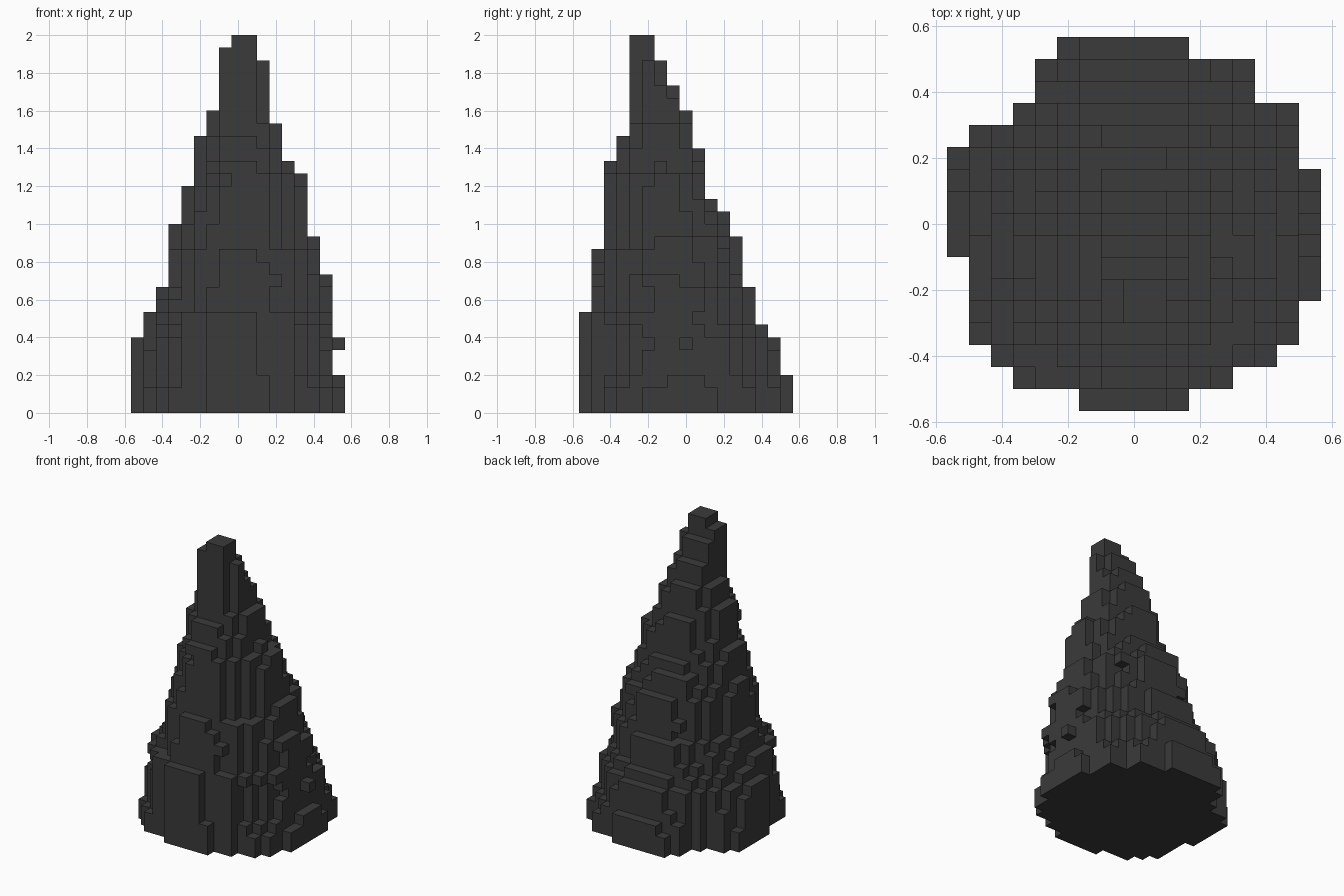
import bpy
import bmesh
import random
from mathutils import Vector

random.seed(4)
CELL = 1 / 15
LAYERS = 30

cube = bpy.data.objects.get("Cube")
if cube:
    bpy.data.objects.remove(cube)

# Stepped side profiles: (outermost cell, layer where that step ends)
LEFT = [(8, 3), (7, 11), (6, 14), (5, 19), (4, 20), (3, 23), (2, 28), (1, 30)]
RIGHT = [(-8, 6), (-7, 8), (-6, 10), (-5, 15), (-4, 18), (-3, 22), (-2, 24),
         (-1, 29), (0, 30)]
FRONT = [(-8, 8), (-7, 13), (-6, 20), (-5, 22), (-4, 30)]
BACK = [(8, 3), (7, 6), (6, 7), (5, 10), (4, 14), (3, 16), (2, 17), (1, 21),
        (0, 24), (-1, 26), (-2, 28), (-3, 30)]

# Footprint: first and last cell of each row, front to back
FOOTPRINT = [(-2, 2), (-5, 4), (-6, 6), (-7, 7), (-7, 7), (-7, 8), (-7, 8),
             (-8, 8), (-8, 8), (-8, 8), (-8, 8), (-8, 7), (-7, 7), (-5, 7),
             (-4, 5), (-4, 5), (-3, 2)]


def step(profile, layer, least):
    """Outermost cell at a layer, and a margin that shrinks up the step."""
    start = 0
    for cell, end in profile:
        if layer < end:
            return cell, least + (0.8 - least) * (end - 1 - layer) / (end - start)
        start = end


def offset(cell, centre, low, high):
    """Distance from the centre as a share of the reach on that side."""
    limit, margin = high if cell >= centre else low
    return abs(cell - centre) / (abs(limit - centre) + margin)


# Fill each layer with an uneven round of cells, leaner towards the front;
# the left and right flanks slope evenly, the front and back form terraces
roughness = {(x, y): random.uniform(-0.05, 0.05)
             for x in range(-8, 9) for y in range(-8, 9)}
filled = set()
for k in range(LAYERS):
    flank = 0.2 if k < 20 else 0.45
    x_low, x_high = step(RIGHT, k, flank), step(LEFT, k, flank)
    y_low, y_high = step(FRONT, k, 0.45), step(BACK, k, 0.45)
    cx = round((x_low[0] + x_high[0]) / 2)
    cy = round((y_low[0] + y_high[0]) / 2)
    for y in range(y_low[0], y_high[0] + 1):
        first, last = FOOTPRINT[y + 8]
        power = 1.75 if y < cy and k < 20 else 2
        for x in range(max(first, x_low[0]), min(last, x_high[0]) + 1):
            reach = (offset(x, cx, x_low, x_high) ** power
                     + offset(y, cy, y_low, y_high) ** power)
            rough = roughness[x, y] if k < 20 and x != cx and y != cy else 0
            if k < 2 or reach <= 1 + rough:
                filled.add((x, y, k))

# Small block sticking out of the left flank
filled.add((8, 0, 5))

# Build only the exposed cell faces
bm = bmesh.new()
corners = {}


def corner(point):
    key = tuple(round(2 * c) for c in point)
    if key not in corners:
        corners[key] = bm.verts.new(point * CELL)
    return corners[key]


for cell in sorted(filled):
    middle = Vector(cell) + Vector((0, 0, 0.5))
    for axis in range(3):
        for sign in (-1, 1):
            normal = Vector((0, 0, 0))
            normal[axis] = sign
            if tuple(int(c) for c in Vector(cell) + normal) in filled:
                continue
            u = Vector((0, 0, 0))
            u[(axis + 1) % 3] = 0.5
            v = normal.cross(u)
            face_middle = middle + normal * 0.5
            bm.faces.new([corner(face_middle + a * u + b * v)
                          for a, b in ((-1, -1), (1, -1), (1, 1), (-1, 1))])

# Merge flat neighbouring faces
bmesh.ops.dissolve_limit(bm, angle_limit=0.01, verts=bm.verts, edges=bm.edges)
mesh = bpy.data.meshes.new("rock_spire")
bm.to_mesh(mesh)
bm.free()

# Dark stone colour
stone = bpy.data.materials.new("dark_stone")
stone.use_nodes = True
colour = (0.043, 0.043, 0.043, 1)
stone.diffuse_color = colour
stone.node_tree.nodes["Principled BSDF"].inputs["Base Color"].default_value = colour
mesh.materials.append(stone)

spire = bpy.data.objects.new("rock_spire", mesh)
bpy.context.collection.objects.link(spire)
